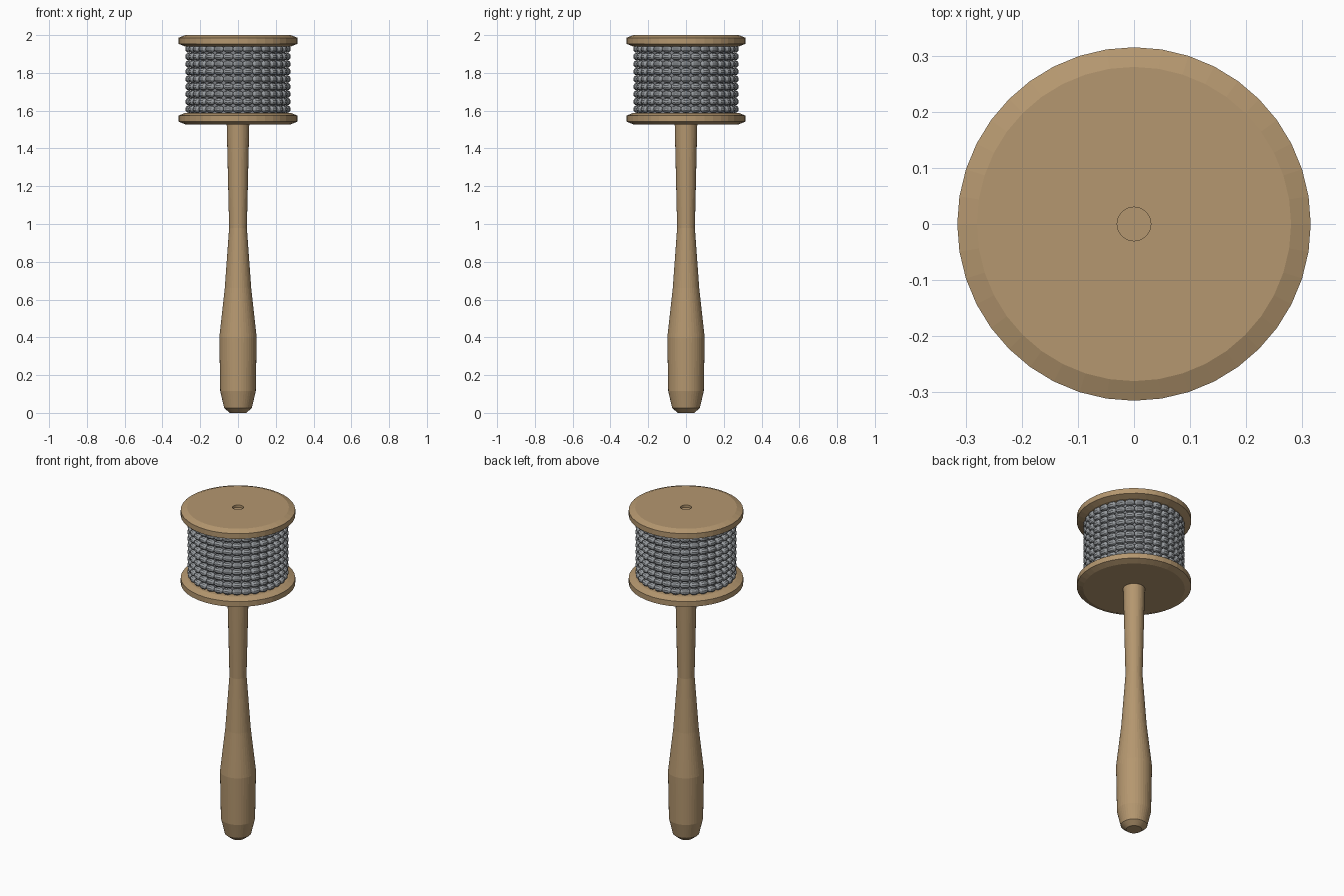
import bpy, bmesh, math
from mathutils import Matrix

if "Cube" in bpy.data.objects:
    bpy.data.objects.remove(bpy.data.objects["Cube"])


def material(name, rgb):
    m = bpy.data.materials.new(name)
    m.diffuse_color = (*rgb, 1)
    m.use_nodes = True
    m.node_tree.nodes["Principled BSDF"].inputs["Base Color"].default_value = m.diffuse_color
    return m


wood = material("wood", (0.46, 0.31, 0.16))
steel = material("steel", (0.32, 0.34, 0.36))
dark_steel = material("dark_steel", (0.22, 0.23, 0.25))


def finish(name, bm, mat):
    bmesh.ops.recalc_face_normals(bm, faces=bm.faces)
    me = bpy.data.meshes.new(name)
    bm.to_mesh(me)
    bm.free()
    me.materials.append(mat)
    ob = bpy.data.objects.new(name, me)
    bpy.context.collection.objects.link(ob)
    return ob


def lathe(name, profile, sides, mat):
    """Revolve (radius, z) points around z; open ends are capped."""
    bm = bmesh.new()
    rings = [[bm.verts.new((r * math.cos(2 * math.pi * i / sides),
                            r * math.sin(2 * math.pi * i / sides), z))
              for i in range(sides)] for r, z in profile]
    for a, b in zip(rings, rings[1:]):
        for i in range(sides):
            j = (i + 1) % sides
            bm.faces.new((a[i], a[j], b[j], b[i]))
    bm.faces.new(rings[0])
    bm.faces.new(rings[-1])
    return finish(name, bm, mat)


# Turned handle
lathe("handle", [(0.043, 0), (0.073, 0.025), (0.094, 0.115), (0.099, 0.4),
                 (0.07, 0.66), (0.047, 0.98), (0.060, 1.54)], 40, wood)

# Chamfered end discs, the top one with a small central recess
lathe("lower_disc", [(0.28, 1.528), (0.315, 1.542), (0.315, 1.574),
                     (0.28, 1.588)], 40, wood)
lathe("upper_disc", [(0.28, 1.94), (0.315, 1.954), (0.315, 1.986), (0.28, 2.0),
                     (0.03, 2.0), (0.03, 1.985)], 40, wood)

# Drum under the beads
lathe("drum_core", [(0.25, 1.58), (0.25, 1.945)], 40, dark_steel)

# Rows of bead chain, each bead stretched along the chain
ROWS, BEADS, RADIUS = 9, 32, 0.26
bm = bmesh.new()
for row in range(ROWS):
    for k in range(BEADS):
        m = (Matrix.Rotation(2 * math.pi * k / BEADS, 4, 'Z')
             @ Matrix.Translation((RADIUS, 0, 1.608 + 0.0398 * row))
             @ Matrix.Diagonal((0.02, 0.028, 0.02, 1))
             @ Matrix.Rotation(math.pi / 2, 4, 'X'))
        bmesh.ops.create_uvsphere(bm, u_segments=10, v_segments=6,
                                  radius=1, matrix=m)
finish("bead_chains", bm, steel)
